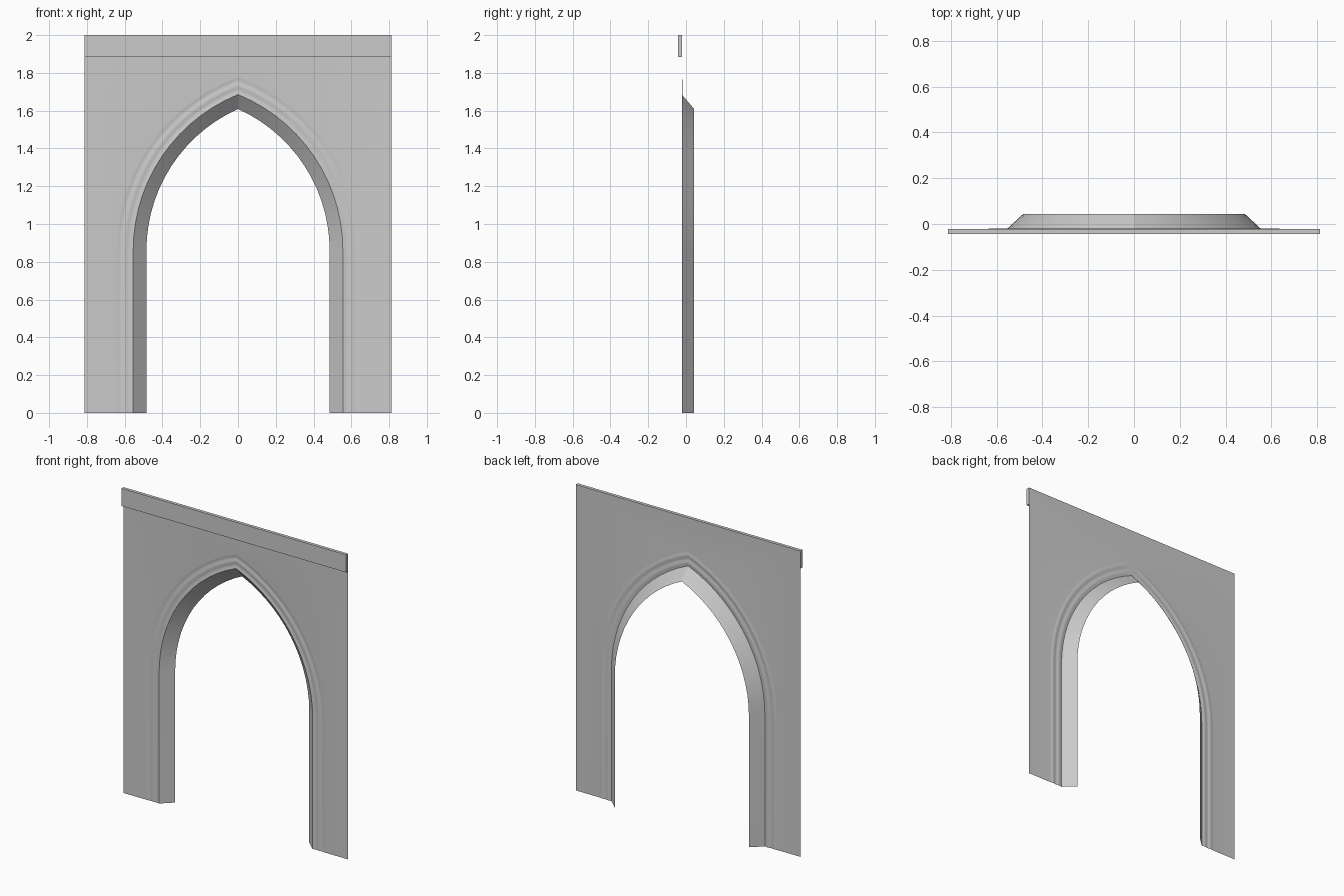
import bpy, bmesh, math

if "Cube" in bpy.data.objects:
    bpy.data.objects.remove(bpy.data.objects["Cube"], do_unlink=True)

HALF_W, TOP = 0.813, 2.0
WALL_Y, FRONT_Y, BACK_Y = -0.022, -0.043, 0.043
SPRING_Z = 0.86                  # where the legs turn into the arch
CENTRE_X, RADIUS = -0.336, 0.891  # arc centre and radius at the opening edge
SPLAY, MOULD_W, MOULD_D = 0.07, 0.09, 0.003
ARC_STEPS, MOULD_STEPS = 14, 16

stone = bpy.data.materials.new("grey stone")
stone.use_nodes = True
grey = (0.6, 0.6, 0.6, 1.0)
stone.diffuse_color = grey
stone.node_tree.nodes["Principled BSDF"].inputs["Base Color"].default_value = grey


def arch_row(bm, offset, y):
    """Right half of a pointed arch, from the floor to the apex."""
    r = RADIUS + offset
    end = math.acos(-CENTRE_X / r)
    row = [bm.verts.new((CENTRE_X + r, y, 0))]
    for i in range(ARC_STEPS + 1):
        a = end * i / ARC_STEPS
        row.append(bm.verts.new((CENTRE_X + r * math.cos(a), y,
                                 SPRING_Z + r * math.sin(a))))
    row[-1].co.x = 0
    return row


def bridge(bm, inner, outer):
    for i in range(len(inner) - 1):
        bm.faces.new((inner[i], outer[i], outer[i + 1], inner[i + 1]))


def make_object(name, bm):
    mesh = bpy.data.meshes.new(name)
    bm.to_mesh(mesh)
    bm.free()
    mesh.materials.append(stone)
    obj = bpy.data.objects.new(name, mesh)
    bpy.context.collection.objects.link(obj)
    return obj


def finish_half(obj):
    """Mirror a half to the other side and smooth its gentle curves."""
    mirror = obj.modifiers.new("Mirror", 'MIRROR')
    mirror.use_clip = True
    bpy.ops.object.select_all(action='DESELECT')
    obj.select_set(True)
    bpy.context.view_layer.objects.active = obj
    bpy.ops.object.modifier_apply(modifier="Mirror")
    bpy.ops.object.shade_smooth_by_angle(angle=math.radians(30))


# Wall sheet with two shallow grooves running round the opening
bm = bmesh.new()
rows = []
for k in range(MOULD_STEPS + 1):
    t = k / MOULD_STEPS
    groove = MOULD_D * (1 - math.cos(4 * math.pi * t)) / 2
    rows.append(arch_row(bm, MOULD_W * t, WALL_Y + groove))
for inner, outer in zip(rows, rows[1:]):
    bridge(bm, inner, outer)
corners = [bm.verts.new((x, WALL_Y, z))
           for x, z in ((HALF_W, 0), (HALF_W, TOP), (0, TOP))]
bm.faces.new([rows[-1][0]] + corners + rows[-1][:0:-1])
finish_half(make_object("wall", bm))

# Splayed reveal narrowing toward the back
bm = bmesh.new()
bridge(bm, arch_row(bm, -SPLAY, BACK_Y), arch_row(bm, 0, WALL_Y))
finish_half(make_object("arch_reveal", bm))

# Flat band across the top, open where it meets the wall
bm = bmesh.new()
bmesh.ops.create_cube(bm, size=1)
band_h = 0.115
for v in bm.verts:
    v.co.x *= 2 * HALF_W
    v.co.y = WALL_Y if v.co.y > 0 else FRONT_Y
    v.co.z = TOP if v.co.z > 0 else TOP - band_h
back = [f for f in bm.faces if f.normal.y > 0.9]
bmesh.ops.delete(bm, geom=back, context='FACES_ONLY')
make_object("top_band", bm)
